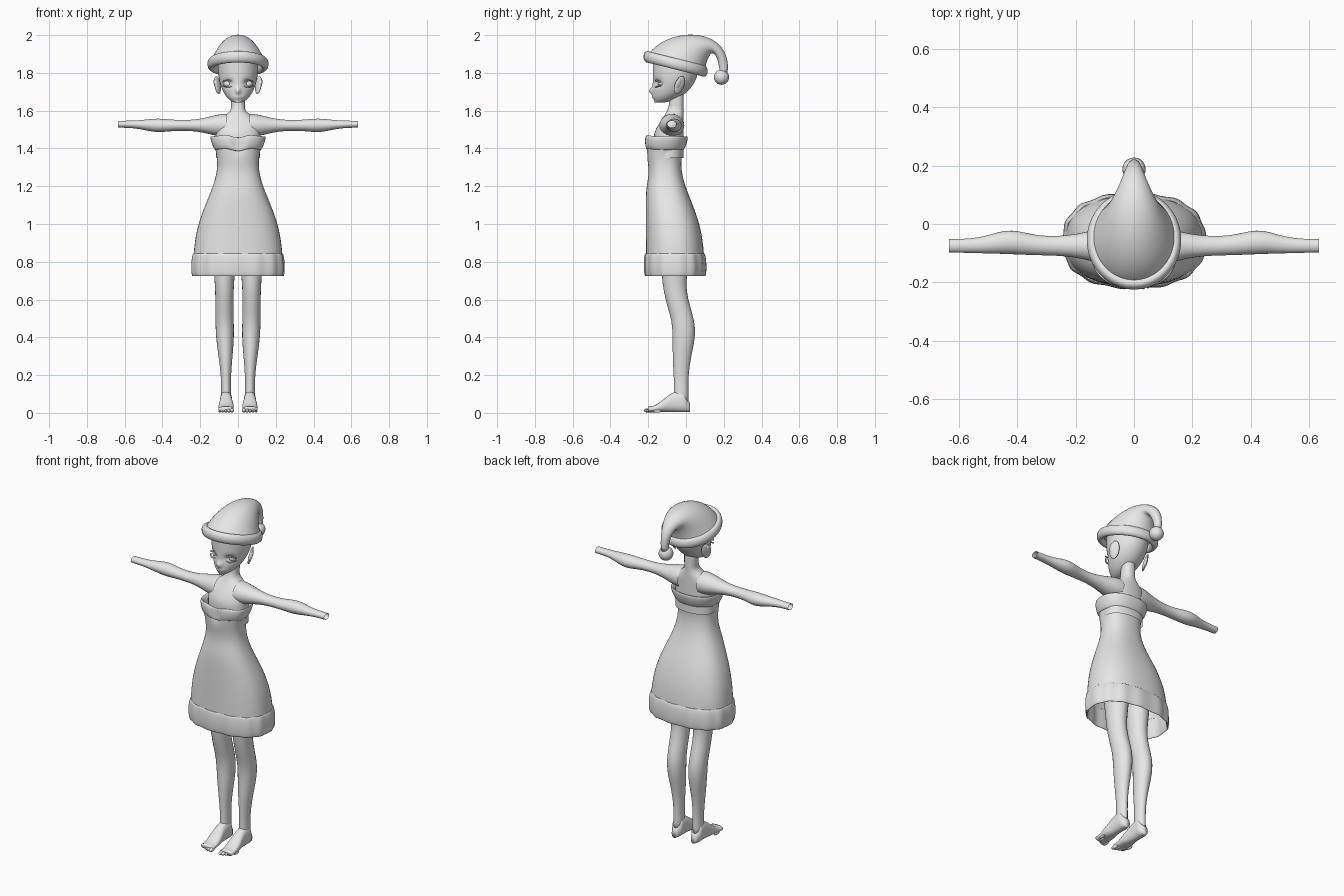
import bpy, bmesh, math
from mathutils import Vector, Euler

if "Cube" in bpy.data.objects:
    bpy.data.objects.remove(bpy.data.objects["Cube"])

GREY = (.8, .8, .8, 1)
mat = bpy.data.materials.new("light_grey")
mat.use_nodes = True
mat.diffuse_color = GREY
mat.node_tree.nodes["Principled BSDF"].inputs["Base Color"].default_value = GREY


def finish(name, bm, mirror):
    """Turn a bmesh into a smooth object, optionally mirrored across x."""
    bmesh.ops.recalc_face_normals(bm, faces=bm.faces)
    mesh = bpy.data.meshes.new(name)
    bm.to_mesh(mesh)
    bm.free()
    mesh.materials.append(mat)
    mesh.shade_smooth()
    ob = bpy.data.objects.new(name, mesh)
    bpy.context.collection.objects.link(ob)
    if mirror:
        ob.modifiers.new("Mirror", 'MIRROR')


def mix(start, end, t):
    return start + (end - start) * t


def ease(start, end, value):
    """Smooth step from 0 at start to 1 at end."""
    t = max(0, min(1, (value - start) / (end - start)))
    return t * t * (3 - 2 * t)


def bell(distance, width):
    return math.exp(-(distance / width) ** 2)


def bezier(points, t):
    while len(points) > 1:
        points = [a.lerp(b, t) for a, b in zip(points, points[1:])]
    return points[0]


def level_ring(x, z, half_width, front, back):
    """Horizontal ring as centre and two half axes."""
    return (Vector((x, (front + back) / 2, z)),
            Vector((half_width, 0, 0)), Vector((0, (back - front) / 2, 0)))


def tilted_ring(front, back, half_width):
    """Ring through a front point and a back point on the middle plane."""
    return (front + back) / 2, Vector((half_width, 0, 0)), (back - front) / 2


def loft(name, section, start, end, rows=24, sides=32, power=2,
         caps=False, mirror=False, shape=None):
    """Skin the rings that section() gives between start and end."""
    bm = bmesh.new()
    rings = []
    for i in range(rows + 1):
        centre, u, v = section(mix(start, end, i / rows))
        ring = []
        for k in range(sides):
            a = math.tau * k / sides
            c, s = math.cos(a), math.sin(a)
            p = (centre + u * math.copysign(abs(c) ** (2 / power), c)
                 + v * math.copysign(abs(s) ** (2 / power), s))
            if shape:
                shape(p, a)
            ring.append(bm.verts.new(p))
        rings.append(ring)
    for low, high in zip(rings, rings[1:]):
        for k in range(sides):
            j = (k + 1) % sides
            bm.faces.new((low[k], low[j], high[j], high[k]))
    if caps:
        bm.faces.new(rings[0])
        bm.faces.new(rings[-1])
    bmesh.ops.remove_doubles(bm, verts=bm.verts, dist=.0001)
    finish(name, bm, mirror)


def ball(name, centre, size, turn=(0, 0, 0), mirror=False):
    bm = bmesh.new()
    bmesh.ops.create_uvsphere(bm, u_segments=20, v_segments=12, radius=1)
    rotation = Euler(turn).to_matrix()
    for v in bm.verts:
        v.co = rotation @ (v.co * Vector(size)) + Vector(centre)
    finish(name, bm, mirror)


# Head: an egg with a flat front, pointed chin, nose and eye sockets
def head_ring(z):
    round_out = math.sqrt(1 - ((1.83 - z) / .19) ** 2)
    front = -.166 - .01 * ease(1.64, 1.68, z)
    return level_ring(0, z, .106 * round_out, front, -.155 + .22 * round_out)


def face(p, a):
    if p.y < -.1:
        p.y -= .02 * bell(p.x, .012) * bell(p.z - 1.705, .018)
        p.y += .02 * bell(abs(p.x) - .052, .022) * bell(p.z - 1.745, .02)
        p.y -= .004 * bell(p.x, .02) * bell(p.z - 1.67, .008)


EAR_TURN = (-.25, .25, .5)
loft("head", head_ring, 1.642, 1.91, rows=48, sides=64, caps=True, shape=face)
ball("ears", (.108, -.035, 1.735), (.01, .028, .05), EAR_TURN, mirror=True)
ball("inner_ears", (.118, -.04, 1.745), (.008, .016, .03), EAR_TURN, mirror=True)
ball("eyes", (.052, -.128, 1.742), (.024, .02, .02), mirror=True)


# Eyelids: slim arcs over and under each eye
def eyelid(side):
    def ring(t):
        arch = side * (.008 + .01 * (1 - t * t))
        y = -.158 + .02 * max(0, t) ** 2
        return (Vector((.053 + .03 * t, y, 1.743 + arch)),
                Vector((0, .006, 0)), Vector((0, 0, .003)))
    return ring


loft("upper_eyelids", eyelid(1), -1, 1, sides=8, caps=True, mirror=True)
loft("lower_eyelids", eyelid(-1), -1, 1, sides=8, caps=True, mirror=True)


# Neck, shoulders and upper body
def torso_ring(z):
    half = .037 + .08 * ease(1.61, 1.53, z)
    return level_ring(0, z, half, mix(-.09, -.17, ease(1.64, 1.46, z)), -.012)


loft("torso", torso_ring, 1.35, 1.72, power=2.2)


# Outstretched arms, open at the wrists
def arm_ring(x):
    forearm = bell(x - .43, .08)
    half = mix(.027, .018, ease(.3, .64, x)) + .034 * bell(x - .06, .12) + .011 * forearm
    return (Vector((x, -.075 + .012 * forearm, 1.522 + .006 * ease(.4, .6, x))),
            Vector((0, 0, half)), Vector((0, half + .005, 0)))


loft("arms", arm_ring, .06, .635, sides=24, mirror=True)


# Dress outline: narrow waist, flared skirt, bust divided in the middle
def dress_ring(z, grow=0):
    pinch = bell(z - 1.32, .27)
    front = -.213 + .015 * bell(z - 1.28, .08)
    return level_ring(0, z, .24 - .13 * pinch + grow, front - grow, .1 - .125 * pinch + grow)


def bust(p, a):
    if p.y < -.1:
        amount = bell(p.z - 1.43, .05)
        p.y += .022 * bell(p.x, .03) * amount
        p.z += .012 * (bell(abs(p.x) - .07, .035) - bell(p.x, .03)) * amount


def fluff(p, a):
    p.x *= 1 + .01 * math.sin(14 * a)
    p.y += .003 * math.sin(14 * a) * math.sin(a)


def trim(height, half_height, puff):
    """Padded band that rolls all the way round itself on the dress outline."""
    def ring(turn):
        return dress_ring(height + half_height * math.cos(turn), puff * math.sin(turn))
    return ring


loft("dress", dress_ring, .74, 1.43, sides=48, power=2.4, shape=bust)
loft("bust_trim", trim(1.428, .036, .01), 0, math.tau, sides=48, power=2.3, shape=bust)
loft("hem_trim", trim(.784, .06, .008), 0, math.tau, sides=84, power=2.4, shape=fluff)


# Legs: slim ankles, full calves and widening thighs
def leg_ring(z):
    half = .026 + .022 * ease(.15, .45, z) + .025 * ease(.6, 1, z)
    y = -.026 + .014 * bell(z - .42, .12) - .035 * ease(.45, .7, z)
    depth = half + .012
    return level_ring(.063 + .009 * ease(.1, .6, z), z, half, y - depth, y + depth)


loft("legs", leg_ring, .05, 1, sides=24, caps=True, mirror=True)


# Feet: low at the toes, rising to the ankle, rounded at the heel
def foot_ring(y):
    height = .03 + .08 * ease(-.19, -.04, y) - .06 * ease(-.02, .02, y)
    half = .04 - .008 * ease(-.14, -.06, y) - .015 * ease(-.01, .02, y)
    return (Vector((.063, y, .005 + height / 2)),
            Vector((half, 0, 0)), Vector((0, 0, height / 2)))


loft("feet", foot_ring, -.2, .02, sides=24, power=2.4, caps=True, mirror=True)
for i in range(5):
    size = .011 - .001 * i
    ball(f"toes_{i + 1}", (.032 + .016 * i, -.2 + .003 * i * i, .002 + size),
         (size, .024, size), mirror=True)


# Stocking hat: rolled brim, drooping crown and pompom
def brim_ring(turn):
    out, rise = .02 * math.sin(turn), .03 * math.cos(turn)
    return tilted_ring(Vector((0, -.205 - out, 1.885 + rise)),
                       Vector((0, .095 + out, 1.81 + rise)), .142 + out)


TOP_EDGE = [Vector((0, y, z)) for y, z in ((-.21, 1.88), (-.12, 2.05), (.25, 2.06), (.22, 1.8))]
BACK_EDGE = [Vector((0, y, z)) for y, z in ((.1, 1.82), (.12, 1.92), (.16, 1.95), (.18, 1.8))]


def crown_ring(t):
    return tilted_ring(bezier(TOP_EDGE, t), bezier(BACK_EDGE, t), .02 + .13 * (1 - t) ** 1.5)


loft("hat_brim", brim_ring, 0, math.tau, sides=40)
loft("hat_crown", crown_ring, 0, 1, rows=32, sides=40, caps=True)
ball("pompom", (0, .188, 1.777), (.04, .04, .04))
